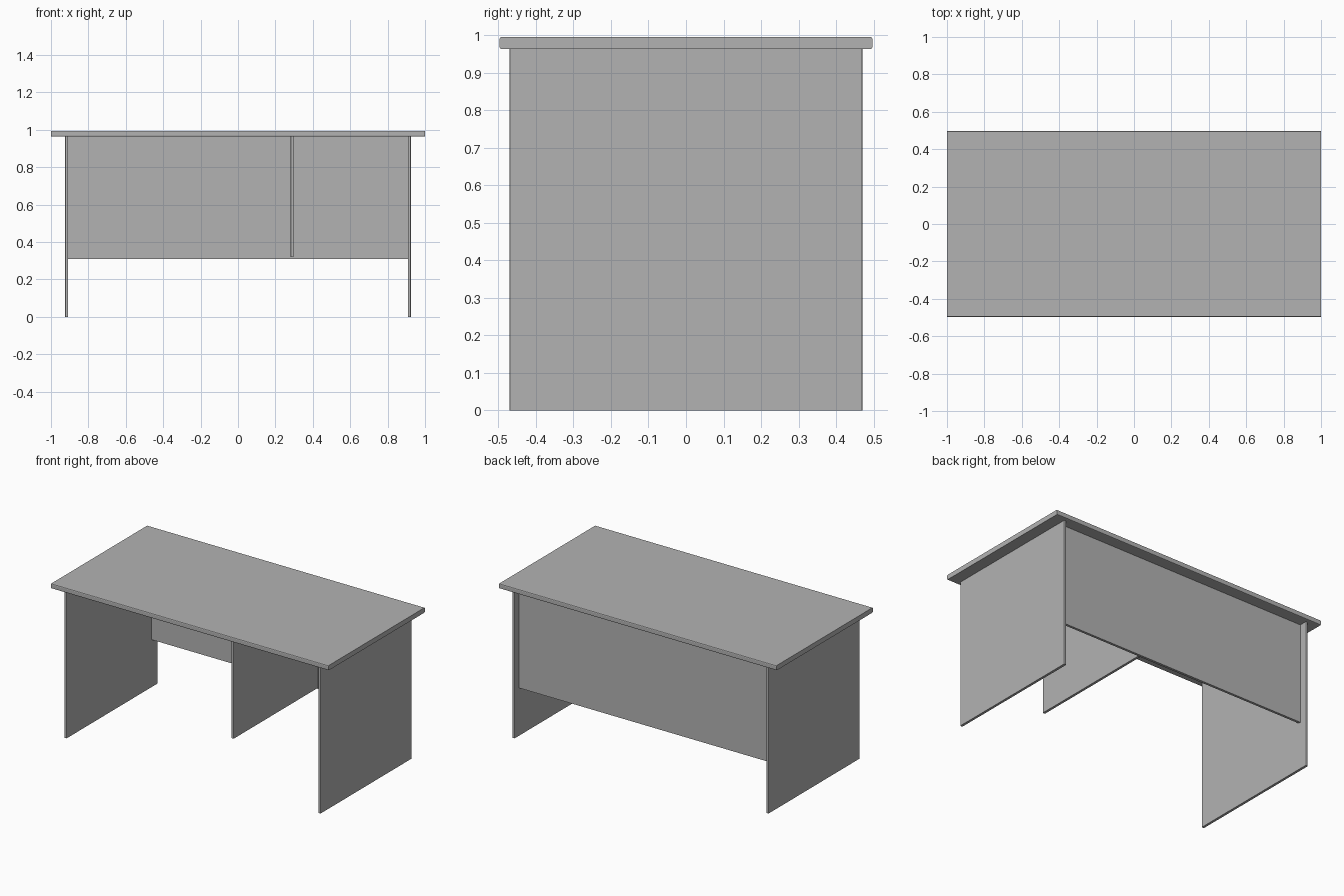
import bpy
import bmesh
from mathutils import Vector

cube = bpy.data.objects.get("Cube")
if cube:
    bpy.data.objects.remove(cube, do_unlink=True)

grey = bpy.data.materials.new("plain grey board")
grey.use_nodes = True
color = (0.45, 0.45, 0.45, 1)
grey.diffuse_color = color
grey.node_tree.nodes["Principled BSDF"].inputs["Base Color"].default_value = color


def board(name, low, high, axis=None, radius=0.004, segments=2):
    """Box between two corners; edges parallel to the given axis are rounded."""
    low, high = Vector(low), Vector(high)
    bm = bmesh.new()
    bmesh.ops.create_cube(bm, size=1)
    for v in bm.verts:
        v.co = (low + high) / 2 + v.co * (high - low)
    if axis is not None:
        edges = [e for e in bm.edges
                 if abs(e.verts[0].co[axis] - e.verts[1].co[axis]) > 1e-4]
        bmesh.ops.bevel(bm, geom=edges, offset=radius, segments=segments,
                        profile=0.5, affect='EDGES')
    mesh = bpy.data.meshes.new(name)
    bm.to_mesh(mesh)
    bm.free()
    mesh.materials.append(grey)
    obj = bpy.data.objects.new(name, mesh)
    bpy.context.collection.objects.link(obj)
    return obj


UNDER = 0.963    # underside of the desk top
DEPTH = 0.47     # half depth of the side panels
INNER = 0.908    # inner face of the side panels
BOARD = 0.016    # panel thickness
BACK = 0.405     # front face of the modesty panel

# Desk top with softened long edges
board("desk_top", (-1, -0.497, UNDER), (1, 0.497, 0.995), axis=0, radius=0.006)

# Side panels with softened upright edges
for name, x in (("right_side_panel", -INNER - BOARD), ("left_side_panel", INNER)):
    board(name, (x, -DEPTH, 0), (x + BOARD, DEPTH, UNDER), axis=2)

# Modesty panel between the sides, set in from the back
board("modesty_panel", (-INNER, BACK, 0.31), (INNER, BACK + BOARD, UNDER))

# Hanging divider
board("divider", (0.281, -DEPTH, 0.32), (0.281 + BOARD, BACK, UNDER), axis=2)
